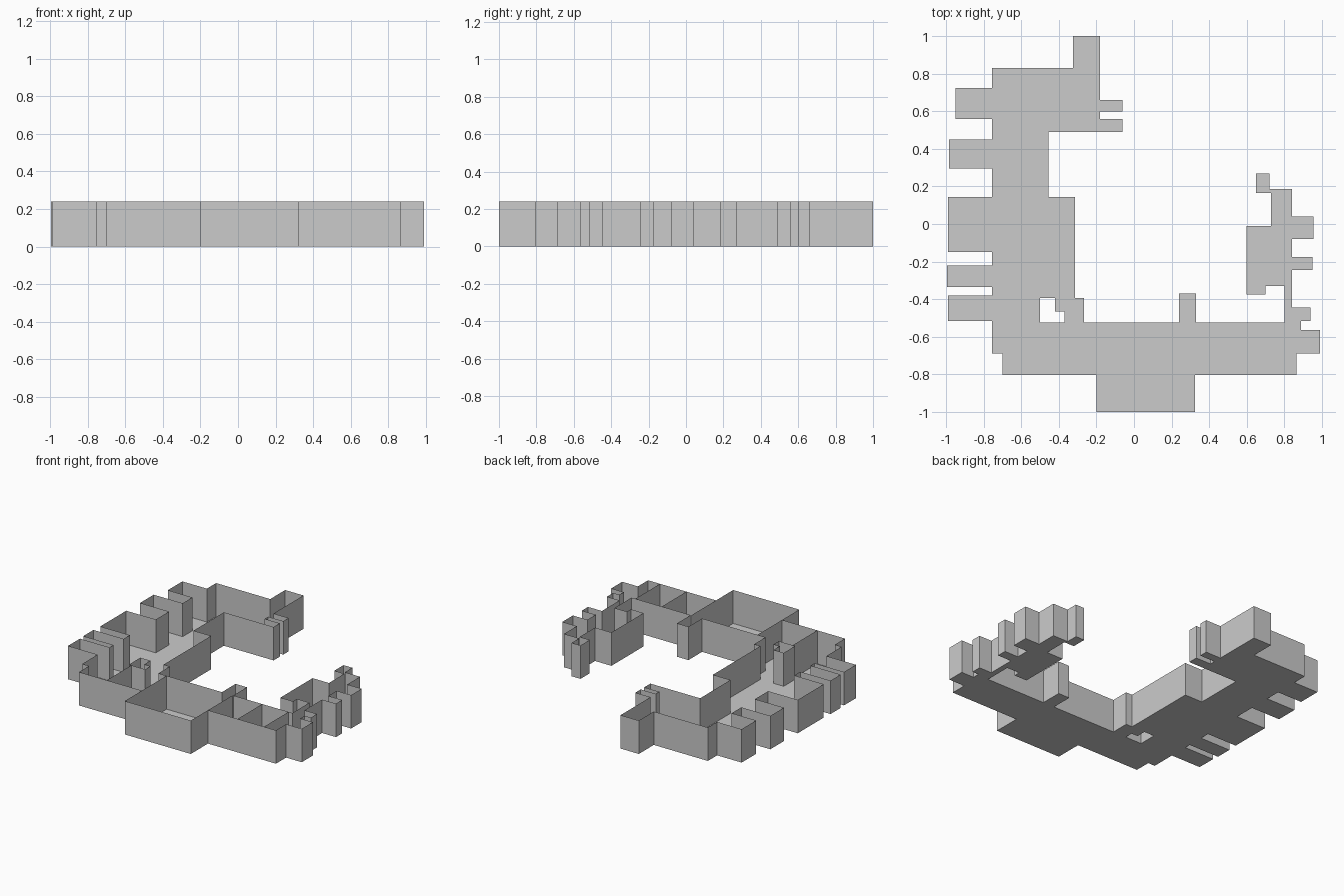
import bpy

if "Cube" in bpy.data.objects:
    bpy.data.objects.remove(bpy.data.objects["Cube"])

HEIGHT = 0.24

# Footprint rooms as (x0, y0, x1, y1); their union gives the floor and outer walls
west_hall = [(-.755, .49, -.18, .83), (-.755, .145, -.455, .49),
             (-.755, -.395, -.315, .145), (-.755, -.69, -.5, -.395),
             (-.325, .83, -.18, 1), (-.18, .60, -.06, .66), (-.18, .49, -.06, .56),
             (-.37, -.525, -.265, -.395), (-.42, -.465, -.37, -.395)]
front_hall = [(-.7, -.805, .865, -.525), (-.2, -1, .325, -.805),
              (.24, -.525, .33, -.37)]
east_wing = [(.8, -.69, .99, -.565), (.8, -.565, .89, -.515),
             (.8, -.515, .94, -.445), (.8, -.445, .84, -.33),
             (.6, -.33, .84, -.01), (.6, -.375, .7, -.33),
             (.73, -.01, .84, .185), (.65, .165, .73, .185), (.65, .165, .72, .27)]
# Bays along the west side (outer x, y0, y1) and the east side (y0, y1, outer x)
west_bays = [(x, a, -.755, b) for x, a, b in
             [(-.99, -.515, -.38), (-.995, -.335, -.22), (-.99, -.15, .145),
              (-.985, .295, .45), (-.95, .56, .725)]]
east_bays = [(.84, -.08, .955, .04), (.84, -.245, .95, -.175)]
rooms = west_hall + front_hall + east_wing + west_bays + east_bays


def make_object(name, quads):
    """Build a mesh from quads, welding shared corners."""
    index, faces = {}, []
    for quad in quads:
        faces.append([index.setdefault(p, len(index)) for p in quad])
    mesh = bpy.data.meshes.new(name)
    mesh.from_pydata(list(index), [], faces)
    obj = bpy.data.objects.new(name, mesh)
    bpy.context.collection.objects.link(obj)


def wall(a, b):
    return [(*a, 0), (*b, 0), (*b, HEIGHT), (*a, HEIGHT)]


xs = sorted({v for r in rooms for v in (r[0], r[2])})
ys = sorted({v for r in rooms for v in (r[1], r[3])})


def filled(i, j):
    if not (0 <= i < len(xs) - 1 and 0 <= j < len(ys) - 1):
        return False
    cx, cy = (xs[i] + xs[i + 1]) / 2, (ys[j] + ys[j + 1]) / 2
    return any(r[0] < cx < r[2] and r[1] < cy < r[3] for r in rooms)


# Floor cells, with a wall wherever a filled cell meets an empty one
floor, walls = [], []
for i in range(len(xs) - 1):
    for j in range(len(ys) - 1):
        if not filled(i, j):
            continue
        c = [(xs[i], ys[j]), (xs[i + 1], ys[j]),
             (xs[i + 1], ys[j + 1]), (xs[i], ys[j + 1])]
        floor.append([(*p, 0) for p in reversed(c)])
        for k, (di, dj) in enumerate([(0, -1), (1, 0), (0, 1), (-1, 0)]):
            if not filled(i + di, j + dj):
                walls.append(wall(c[k], c[(k + 1) % 4]))
make_object("floor", floor)
make_object("outer_walls", walls)

# Cross walls dividing the front hall
make_object("partition_walls",
            [wall((x, -.805), (x, -.525)) for x in (-.48, -.2, .325, .56, .77)])
